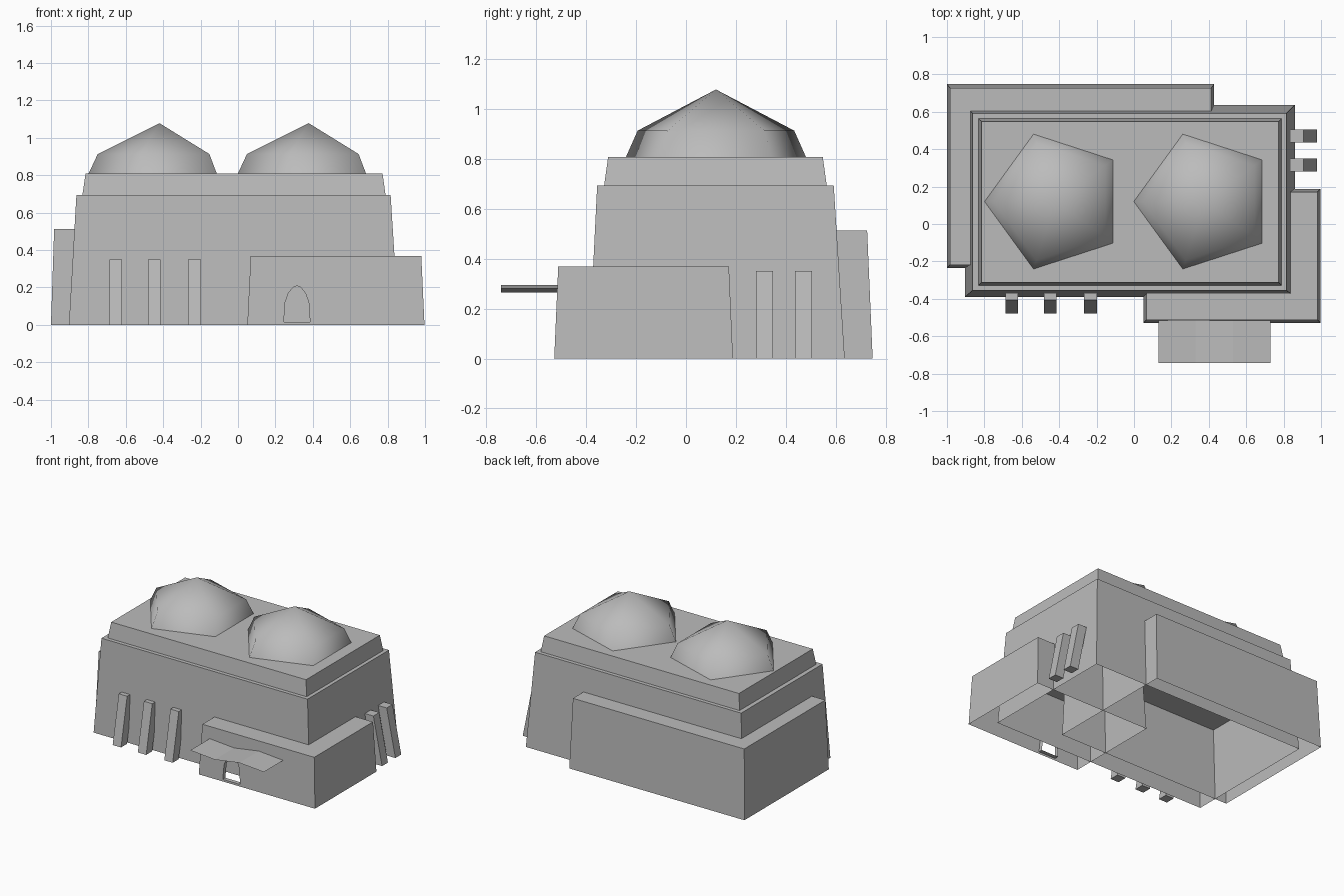
import bpy, bmesh, math

cube = bpy.data.objects.get("Cube")
if cube:
    bpy.data.objects.remove(cube, do_unlink=True)

stone = bpy.data.materials.new("grey stone")
stone.use_nodes = True
GREY = (0.5, 0.5, 0.5, 1)
stone.diffuse_color = GREY
stone.node_tree.nodes["Principled BSDF"].inputs["Base Color"].default_value = GREY


def finish(name, bm, smooth=False, recalc=True):
    """Turn a bmesh into a named stone object."""
    if recalc:
        bmesh.ops.recalc_face_normals(bm, faces=bm.faces)
    mesh = bpy.data.meshes.new(name)
    bm.to_mesh(mesh)
    bm.free()
    mesh.materials.append(stone)
    for p in mesh.polygons:
        p.use_smooth = smooth
    obj = bpy.data.objects.new(name, mesh)
    bpy.context.collection.objects.link(obj)
    return obj


def loft(bm, rings, cap_bottom=False, skip=()):
    """Join rings of points by quads and cap the top; skip leaves sides out."""
    loops = [[bm.verts.new(p) for p in ring] for ring in rings]
    n = len(loops[0])
    for low, high in zip(loops, loops[1:]):
        for i in range(n):
            if i not in skip:
                j = (i + 1) % n
                bm.faces.new((low[i], low[j], high[j], high[i]))
    bm.faces.new(loops[-1])
    if cap_bottom:
        bm.faces.new(loops[0][::-1])
    return loops


def rect(x0, x1, y0, y1, z):
    return [(x0, y0, z), (x1, y0, z), (x1, y1, z), (x0, y1, z)]


def shell(name, base, top, z0, z1):
    """Tapering block with an open underside."""
    bm = bmesh.new()
    loft(bm, [rect(*base, z0), rect(*top, z1)])
    return finish(name, bm)


# Tapered building masses
shell("main_hall", (-.904, .86, -.39, .636), (-.864, .816, -.356, .592), 0, .693)
shell("roof_tier", (-.832, .789, -.328, .564), (-.815, .773, -.312, .548), .693, .808)
shell("rear_wing", (-1, .428, -.235, .748), (-.983, .413, -.218, .726), 0, .512)

# Entrance wing, with an arched doorway cut through its front wall
bm = bmesh.new()
low, high = loft(bm, [rect(.05, .997, -.528, .188, 0),
                      rect(.068, .98, -.512, .172, .368)], skip=(0,))
half_arch = [(.07, .015), (.063, .12), (.045, .17), (.02, .2)]
door = [(.315 + x, z) for x, z in half_arch] + [(.315, .208)]
door += [(.315 - x, z) for x, z in reversed(half_arch)]
wall_y = lambda z: -.528 + .016 * z / .368
hole = [bm.verts.new((x, wall_y(z), z)) for x, z in door]
inner = [bm.verts.new((x, wall_y(z) + .03, z)) for x, z in door]
edges = []
for loop in ([low[0], low[1], high[1], high[0]], hole):
    for a, b in zip(loop, loop[1:] + loop[:1]):
        edges.append(bm.edges.get((a, b)) or bm.edges.new((a, b)))
bmesh.ops.triangle_fill(bm, edges=edges, use_beauty=True, normal=(0, -1, 0))
for i in range(len(hole)):
    j = (i + 1) % len(hole)
    bm.faces.new((hole[i], hole[j], inner[j], inner[i]))
finish("entrance_wing", bm)

# Wavy awning above the doorway
bm = bmesh.new()
wave = [(.13, .28), (.33, .265), (.53, .295), (.73, .28)]
rows = [[bm.verts.new((x, y, z)) for x, z in wave] for y in (-.742, -.512)]
for i in range(len(wave) - 1):
    bm.faces.new((rows[0][i], rows[0][i + 1], rows[1][i + 1], rows[1][i]))
finish("door_awning", bm, recalc=False)


# Leaning buttresses on the front and the left side
def buttress(name, place):
    bm = bmesh.new()
    section = [(-.034, 0), (.034, 0), (.034, -.07), (-.034, -.07)]
    loft(bm, [[(*place(s, d + lean), z) for s, d in section]
              for lean, z in ((.071, 0), (0, .35))], cap_bottom=True)
    finish(name, bm)


for n, x in enumerate((-.653, -.448, -.232)):
    buttress(f"front_buttress_{n + 1}", lambda s, d: (x + s, -.407 - d))
for n, y in enumerate((.315, .47)):
    buttress(f"side_buttress_{n + 1}", lambda s, d: (.907 + d, y + s))

# Five-sided smooth domes
for side, cx in (("right", -.42), ("left", .378)):
    bm = bmesh.new()
    turns = [math.pi + k * math.tau / 5 for k in range(5)]
    rings = [[bm.verts.new((cx + r * math.cos(a), .12 + r * math.sin(a), z))
              for a in turns] for r, z in ((.38, .806), (.33, .913))]
    apex = bm.verts.new((cx, .12, 1.078))
    for i in range(5):
        j = (i + 1) % 5
        bm.faces.new((rings[0][i], rings[0][j], rings[1][j], rings[1][i]))
        bm.faces.new((rings[1][i], rings[1][j], apex))
    finish(f"{side}_dome", bm, smooth=True)
